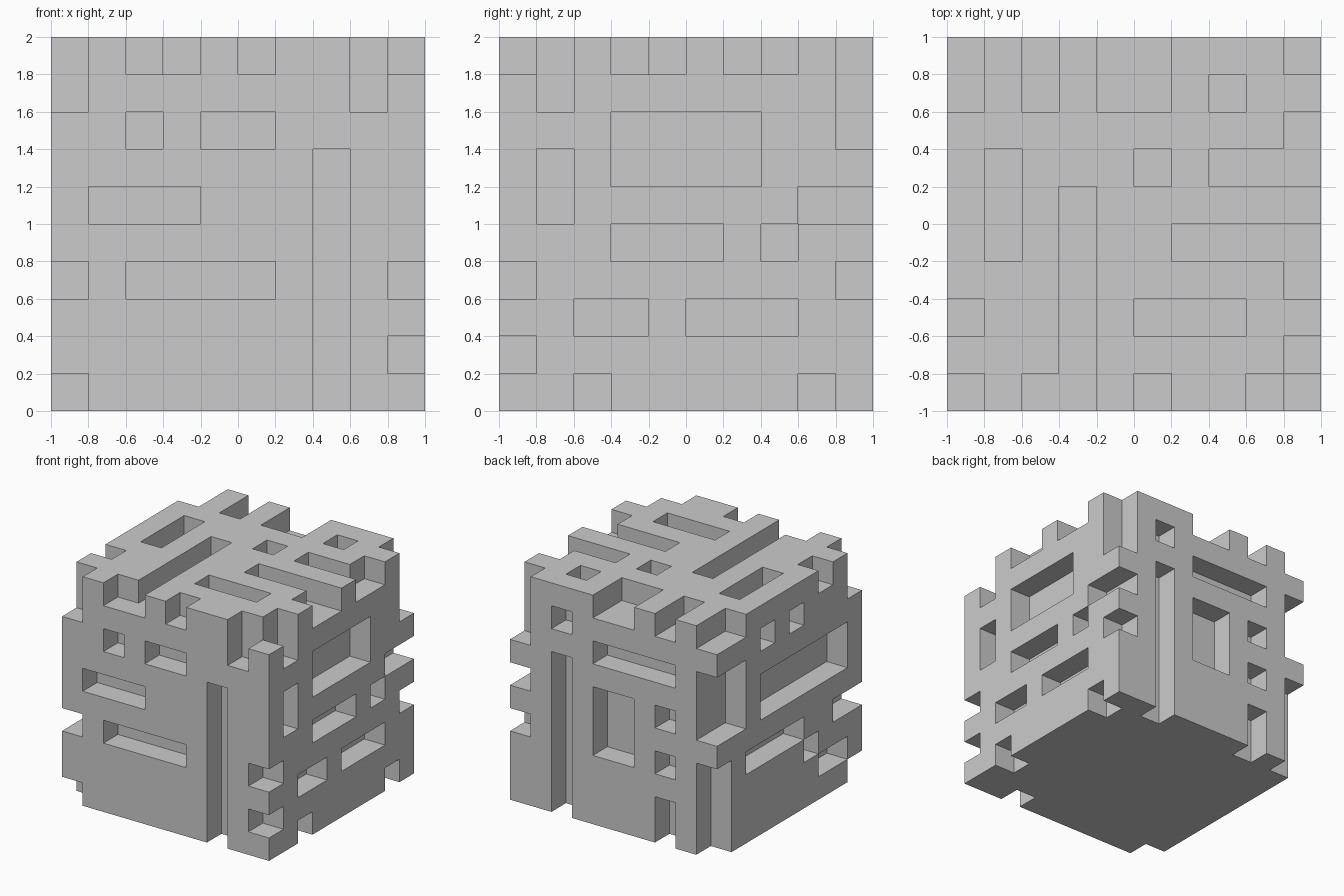
import bpy, bmesh
from itertools import product

if "Cube" in bpy.data.objects:
    bpy.data.objects.remove(bpy.data.objects["Cube"])

N, S = 10, 0.2                      # cells per side, cell size
solid = set(product(range(N), repeat=3))


def carve(axis, layer, rects):
    """Remove one-cell-deep rectangles (a0, b0, a1, b1) from a side of the cube."""
    for a0, b0, a1, b1 in rects:
        for a, b in product(range(a0, a1), range(b0, b1)):
            cell = [a, b]
            cell.insert(axis, layer)
            solid.discard(tuple(cell))


# front (x, z)
carve(1, 0, [(0, 8, 1, 10), (2, 9, 4, 10), (5, 9, 6, 10), (8, 8, 9, 10),
             (9, 9, 10, 10), (2, 7, 3, 8), (4, 7, 6, 8), (1, 5, 4, 6),
             (7, 0, 8, 7), (2, 3, 6, 4), (0, 3, 1, 4), (9, 3, 10, 4),
             (9, 1, 10, 2), (0, 0, 1, 1)])
# back (x, z)
carve(1, 9, [(7, 8, 8, 9), (2, 7, 6, 8), (4, 3, 6, 6), (2, 5, 3, 6),
             (2, 3, 3, 4), (2, 0, 3, 2), (7, 0, 8, 7), (0, 0, 1, 4),
             (0, 5, 1, 8)])
# right (y, z)
carve(0, 9, [(0, 9, 1, 10), (1, 8, 2, 10), (3, 9, 5, 10), (6, 9, 8, 10),
             (9, 7, 10, 10), (3, 6, 7, 8), (1, 5, 2, 7), (8, 5, 10, 6),
             (3, 4, 6, 5), (7, 4, 8, 5), (9, 3, 10, 4), (0, 3, 1, 4),
             (0, 1, 1, 2), (2, 2, 4, 3), (5, 2, 8, 3), (2, 0, 3, 1),
             (8, 0, 9, 1)])
# left (y, z)
carve(0, 0, [(6, 8, 7, 9), (4, 8, 5, 9), (1, 5, 7, 7), (4, 3, 8, 4),
             (3, 2, 4, 3), (1, 1, 3, 2), (0, 3, 2, 4), (8, 5, 10, 8)])
# top (x, y)
carve(2, 9, [(0, 8, 1, 10), (2, 8, 3, 10), (4, 8, 6, 10), (9, 9, 10, 10),
             (7, 8, 8, 9), (9, 7, 10, 8), (7, 6, 10, 7), (1, 4, 2, 7),
             (5, 6, 6, 7), (3, 0, 4, 6), (2, 0, 3, 1), (6, 4, 10, 5),
             (9, 3, 10, 4), (5, 2, 8, 3), (0, 2, 1, 3), (0, 0, 1, 1),
             (5, 0, 6, 1), (8, 0, 10, 1), (9, 1, 10, 2)])

# skin the remaining cells with outward-facing quads
bm = bmesh.new()
for cell in sorted(solid):
    for axis, side in product(range(3), (0, 1)):
        near = list(cell)
        near[axis] += 1 if side else -1
        if tuple(near) in solid:
            continue
        u, v = (axis + 1) % 3, (axis + 2) % 3
        corners = []
        for du, dv in ((0, 0), (1, 0), (1, 1), (0, 1)):
            p = list(cell)
            p[axis] += side
            p[u] += du
            p[v] += dv
            corners.append(bm.verts.new((p[0] * S - 1, p[1] * S - 1, p[2] * S)))
        bm.faces.new(corners if side else corners[::-1])
bmesh.ops.remove_doubles(bm, verts=bm.verts[:], dist=0.001)

mesh = bpy.data.meshes.new("carved_cube")
bm.to_mesh(mesh)
bm.free()
bpy.context.collection.objects.link(bpy.data.objects.new("carved_cube", mesh))
